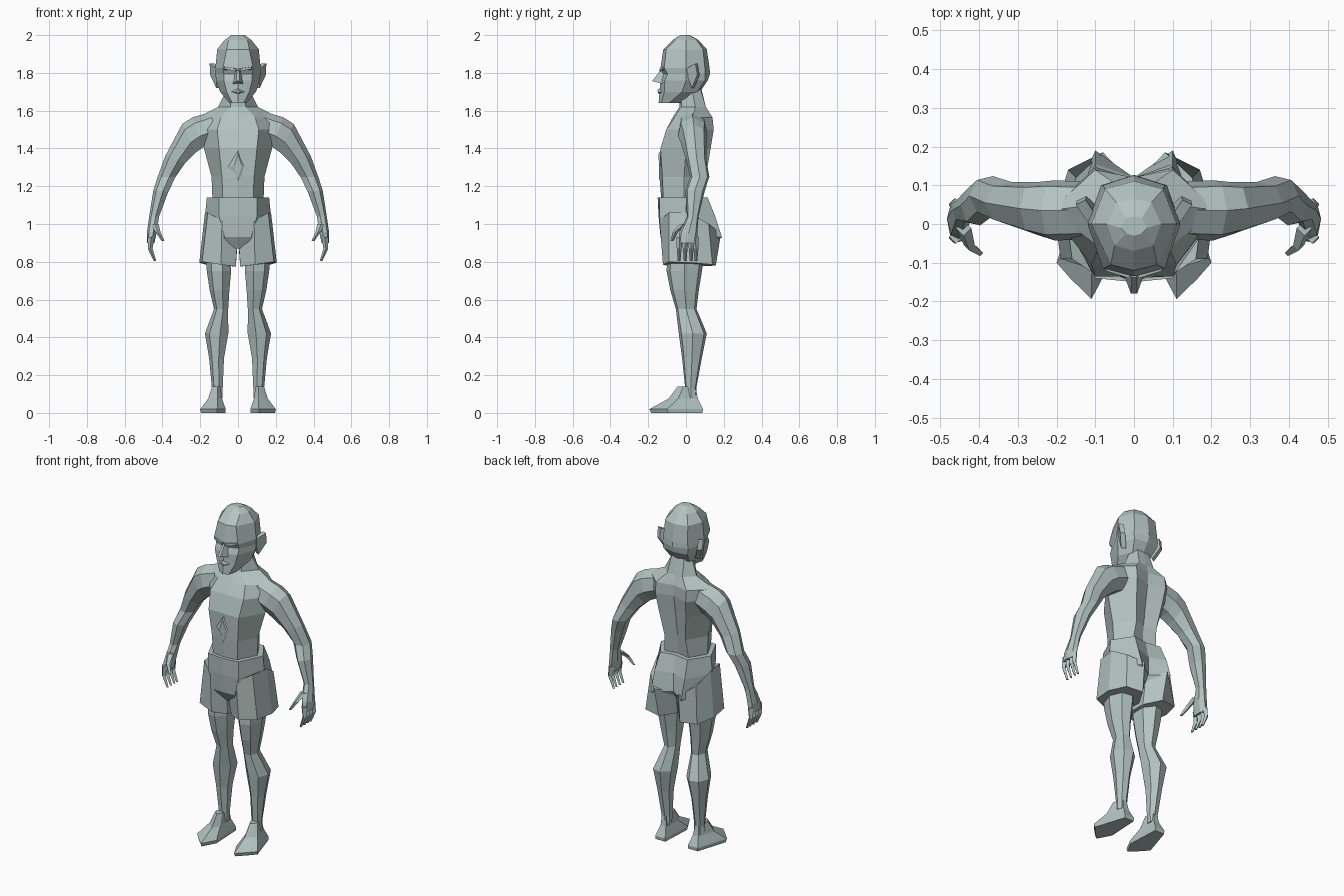
import bpy
import bmesh
from math import cos, sin, tau
from mathutils import Vector

default_cube = bpy.data.objects.get("Cube")
if default_cube:
    bpy.data.objects.remove(default_cube, do_unlink=True)

# One plain clay colour for the whole figure
clay = bpy.data.materials.new("grey_green_clay")
clay.use_nodes = True
colour = (.45, .55, .53, 1)
clay.diffuse_color = colour
clay.node_tree.nodes["Principled BSDF"].inputs["Base Color"].default_value = colour


def loft(name, rings, mirror=False):
    """Skin a list of equal-length point rings, cap both ends, optionally mirror in x."""
    bm = bmesh.new()
    loops = [[bm.verts.new(point) for point in ring] for ring in rings]
    for low, high in zip(loops, loops[1:]):
        count = len(low)
        for i in range(count):
            j = (i + 1) % count
            bm.faces.new((low[i], low[j], high[j], high[i]))
    bm.faces.new(loops[0][::-1])
    bm.faces.new(loops[-1])
    bmesh.ops.recalc_face_normals(bm, faces=bm.faces)
    mesh = bpy.data.meshes.new(name)
    bm.to_mesh(mesh)
    bm.free()
    mesh.materials.append(clay)
    part = bpy.data.objects.new(name, mesh)
    bpy.context.collection.objects.link(part)
    if mirror:
        modifier = part.modifiers.new("mirror", 'MIRROR')
        modifier.use_mirror_merge = False
    return part


def body_ring(z, front, front_side, side, back_side, back):
    """Symmetric horizontal section from its right half."""
    half = [front_side, side, back_side]
    ring = [(0, front, z)] + [(x, y, z) for x, y in half] + [(0, back, z)]
    return ring + [(-x, y, z) for x, y in reversed(half)]


def limb_ring(inner, outer, front, back, sides=7):
    """Limb section spanning an inner and outer (x, z) point and a y range."""
    ring = []
    for i in range(sides):
        angle = tau * i / sides
        across = (1 + cos(angle)) / 2
        y = (front + back) / 2 + sin(angle) * (back - front) / 2
        ring.append((inner[0] + (outer[0] - inner[0]) * across, y,
                     inner[1] + (outer[1] - inner[1]) * across))
    return ring


def level_ring(z, inner, outer, front, back, sides=7):
    return limb_ring((inner, z), (outer, z), front, back, sides)


def digit(name, points, radius):
    """Tapered four-sided finger along a path."""
    rings = []
    for i, point in enumerate(points):
        size = radius * (1 - .3 * i)
        offsets = [(size, 0, 0), (0, size, 0), (-size, 0, 0), (0, -size, 0)]
        rings.append([Vector(point) + Vector(offset) for offset in offsets])
    loft(name, rings, mirror=True)


# Torso with neck and spine groove
loft("torso_and_neck", [
    body_ring(1.12, -.13, (.08, -.12), (.135, -.01), (.08, .085), .07),
    body_ring(1.25, -.14, (.085, -.125), (.14, -.01), (.07, .105), .08),
    body_ring(1.4, -.135, (.1, -.135), (.18, .0), (.09, .13), .1),
    body_ring(1.5, -.105, (.11, -.105), (.215, .03), (.1, .147), .115),
    body_ring(1.565, -.07, (.09, -.06), (.215, .035), (.1, .14), .12),
    body_ring(1.62, -.035, (.04, -.025), (.105, .05), (.05, .105), .105),
    body_ring(1.72, -.03, (.04, -.02), (.055, .03), (.04, .075), .08),
])

# Raised rib arch on the belly
loft("rib_arch", [
    [(-.055, -.128, 1.3), (0, -.128, 1.4), (.055, -.128, 1.3), (0, -.128, 1.2)],
    [(-.02, -.143, 1.31), (0, -.146, 1.37), (.02, -.143, 1.31), (0, -.143, 1.24)],
])

# Head
loft("head", [
    body_ring(1.64, -.145, (.03, -.13), (.045, -.09), (.03, -.03), -.02),
    body_ring(1.7, -.14, (.06, -.115), (.095, -.02), (.06, .06), .075),
    body_ring(1.76, -.135, (.075, -.112), (.115, 0), (.08, .1), .115),
    body_ring(1.795, -.125, (.075, -.097), (.12, 0), (.085, .1), .127),
    body_ring(1.825, -.135, (.08, -.115), (.12, 0), (.08, .1), .125),
    body_ring(1.925, -.12, (.06, -.105), (.11, 0), (.075, .09), .11),
    body_ring(1.975, -.07, (.05, -.055), (.07, 0), (.045, .055), .065),
    body_ring(2, -.03, (.02, -.025), (.035, -.01), (.02, .015), .02),
])

# Face details
loft("nose", [
    [(-.012, -.12, 1.815), (.012, -.12, 1.815), (.03, -.12, 1.74), (-.03, -.12, 1.74)],
    [(-.006, -.137, 1.81), (.006, -.137, 1.81), (.008, -.18, 1.757), (-.008, -.18, 1.757)],
])
loft("lips", [
    [(-.035, -.125, 1.7), (0, -.13, 1.722), (.035, -.125, 1.7), (0, -.13, 1.685)],
    [(-.012, -.149, 1.7), (0, -.152, 1.712), (.012, -.149, 1.7), (0, -.149, 1.692)],
])
loft("brows", [
    [(.008, -.12, 1.81), (.08, -.105, 1.815), (.08, -.105, 1.835), (.008, -.12, 1.825)],
    [(.012, -.14, 1.808), (.07, -.122, 1.82), (.07, -.122, 1.832), (.012, -.14, 1.822)],
], mirror=True)

# Ears flare outwards towards the back
ear = [(.113, -.005, 1.82), (.15, .05, 1.85), (.148, .06, 1.79), (.115, .03, 1.72)]
loft("ears", [ear, [(x - .025, y + .012, z) for x, y, z in ear]], mirror=True)

# Arms from shoulder to palm
loft("arms", [
    limb_ring((.1, 1.44), (.12, 1.6), -.04, .11),
    limb_ring((.18, 1.4), (.24, 1.565), -.045, .115),
    limb_ring((.22, 1.37), (.295, 1.53), -.03, .11),
    limb_ring((.275, 1.32), (.385, 1.36), 0, .11),
    limb_ring((.325, 1.25), (.425, 1.25), .02, .125),
    limb_ring((.365, 1.17), (.448, 1.18), -.005, .1),
    limb_ring((.415, 1.04), (.47, 1.04), .005, .067),
    limb_ring((.425, .97), (.483, .95), -.035, .062),
    limb_ring((.44, .9), (.482, .9), -.045, .06),
], mirror=True)

# Fingers and thumbs
for name, y in (("index", -.033), ("middle", -.004), ("ring", .025), ("little", .048)):
    digit(name + "_fingers", [(.46, y, .93), (.465, y * 1.1, .87), (.44, y * 1.1, .805)], .018)
digit("thumbs", [(.44, -.01, 1), (.425, -.055, .96), (.397, -.075, .91)], .02)

# Shorts: seat plus two flared legs
loft("shorts_seat", [
    body_ring(1.14, -.15, (.1, -.14), (.165, 0), (.09, .115), .1),
    body_ring(1.04, -.145, (.1, -.14), (.175, 0), (.1, .155), .12),
    body_ring(.93, -.135, (.07, -.13), (.18, 0), (.1, .19), .12),
    body_ring(.87, -.1, (.04, -.09), (.12, 0), (.06, .12), .08),
])
leg_hem = [(.012, -.08, .775), (.09, -.122, .785), (.19, -.09, .8), (.205, .03, .795),
           (.17, .14, .785), (.07, .158, .78), (.012, .06, .775)]
leg_top = [(.0, -.11, .96), (.085, -.14, 1.02), (.16, -.09, 1.06), (.175, .02, 1.06),
           (.15, .12, 1), (.08, .185, .95), (.0, .1, .92)]
loft("shorts_legs", [leg_hem, leg_top], mirror=True)

# Legs from thigh to ankle
loft("legs", [
    level_ring(.88, .025, .175, -.1, .1),
    level_ring(.75, .03, .165, -.105, .087),
    level_ring(.65, .04, .15, -.085, .07),
    level_ring(.55, .048, .127, -.055, .057),
    level_ring(.42, .045, .175, -.04, .112),
    level_ring(.29, .07, .153, -.022, .085),
    level_ring(.13, .078, .138, -.005, .055),
    level_ring(.08, .08, .14, -.005, .06),
], mirror=True)

# Wedge feet: the footprint shrinks up towards the ankle
footprint = [(.075, .09), (.14, .09), (.2, -.1), (.165, -.14), (.11, -.194), (.065, -.11)]
ankle = Vector((.107, .03))
feet = []
for z, scale in ((0, .96), (.02, 1), (.075, .55), (.14, .33)):
    feet.append([(*ankle.lerp(Vector(point), scale), z) for point in footprint])
loft("feet", feet, mirror=True)
